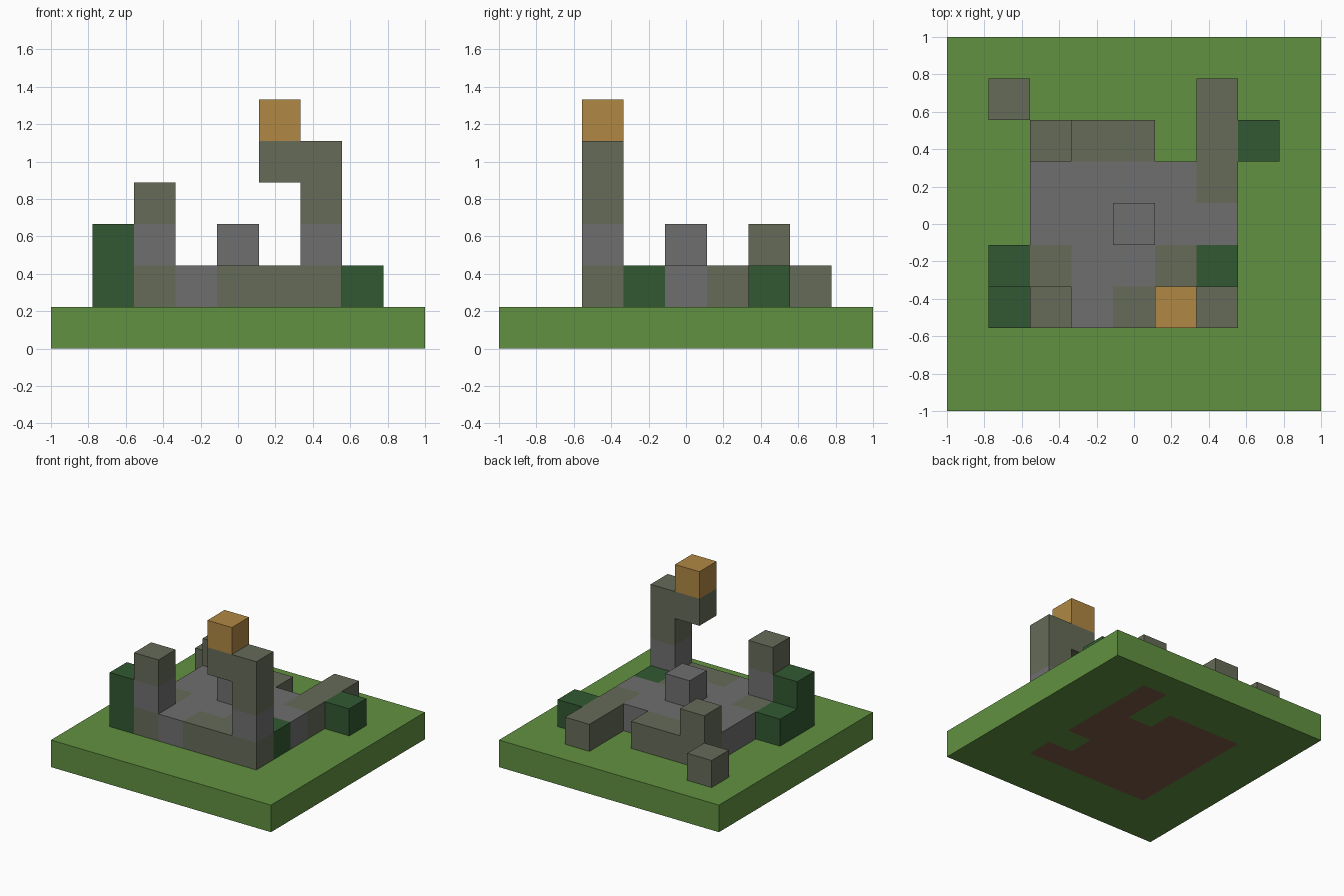
import bpy, bmesh
from mathutils import Vector

cube = bpy.data.objects.get("Cube")
if cube:
    bpy.data.objects.remove(cube, do_unlink=True)

CELL = 2 / 9  # edge of one block


def make_material(name, rgb):
    lin = [((c / 255 + 0.055) / 1.055) ** 2.4 for c in rgb] + [1.0]
    mat = bpy.data.materials.new(name)
    mat.use_nodes = True
    mat.diffuse_color = lin
    mat.node_tree.nodes["Principled BSDF"].inputs["Base Color"].default_value = lin
    return mat


MATERIALS = {
    "g": make_material("grass green", (97, 145, 65)),
    "d": make_material("dirt brown", (125, 90, 71)),
    "s": make_material("stone grey", (112, 111, 112)),
    "m": make_material("mossy stone", (102, 107, 88)),
    "b": make_material("bush green", (50, 88, 50)),
    "o": make_material("ochre block", (176, 136, 68)),
}

# Floor plan of the ruin's lowest course, back row first
PLAN = [
    ".........",
    ".m....m..",
    "..mmm.mb.",
    "..ssssm..",
    "..sssss..",
    ".bmssmb..",
    ".bmsmmm..",
    ".........",
    ".........",
]

blocks = {}
for row, line in enumerate(PLAN):
    for col, kind in enumerate(line):
        x, y = col - 4, 4 - row
        if kind != ".":
            blocks[x, y, 1] = kind
        # dirt lies below the ruin, grass everywhere else
        loose_rock = (x, y) == (-3, 3)
        blocks[x, y, 0] = "d" if kind in "sm" and not loose_rock else "g"


def column(x, y, kinds):
    """Stack blocks upward from the second course."""
    for i, kind in enumerate(kinds):
        blocks[x, y, 2 + i] = kind


column(2, -2, "smm")    # tall corner pillar
column(-2, -2, "sm")    # short corner pillar
column(-2, 2, "m")      # back corner stub
column(0, 0, "s")       # centre pedestal
column(-3, -2, "b")     # tall bush
blocks[1, -2, 4] = "m"  # overhanging arm
blocks[1, -2, 5] = "o"  # block on the arm

AXES = [Vector(v) for v in ((1, 0, 0), (0, 1, 0), (0, 0, 1))]


def build_part(name, kinds):
    """One mesh from the exposed sides of all blocks of the given kinds."""
    bm = bmesh.new()
    for cell, kind in blocks.items():
        if kind not in kinds:
            continue
        centre = Vector(cell) + Vector((0, 0, 0.5))
        for a in range(3):
            for sign in (1, -1):
                n = AXES[a] * sign
                if tuple(int(c) for c in Vector(cell) + n) in blocks:
                    continue
                u, v = AXES[(a + 1) % 3] * sign, AXES[(a + 2) % 3]
                corners = (-u - v, u - v, u + v, v - u)
                face = bm.faces.new(
                    [bm.verts.new((centre + (n + c) / 2) * CELL) for c in corners])
                face.material_index = kinds.index(kind)
    bmesh.ops.remove_doubles(bm, verts=bm.verts, dist=0.001)
    # join neighbouring flat sides of the same colour
    bmesh.ops.dissolve_limit(bm, angle_limit=0.01, verts=bm.verts,
                             edges=bm.edges, delimit={"MATERIAL"})
    mesh = bpy.data.meshes.new(name)
    bm.to_mesh(mesh)
    bm.free()
    for kind in kinds:
        mesh.materials.append(MATERIALS[kind])
    bpy.context.collection.objects.link(bpy.data.objects.new(name, mesh))


build_part("ground", "gd")
build_part("ruin_walls", "sm")
build_part("bushes", "b")
build_part("top_block", "o")
